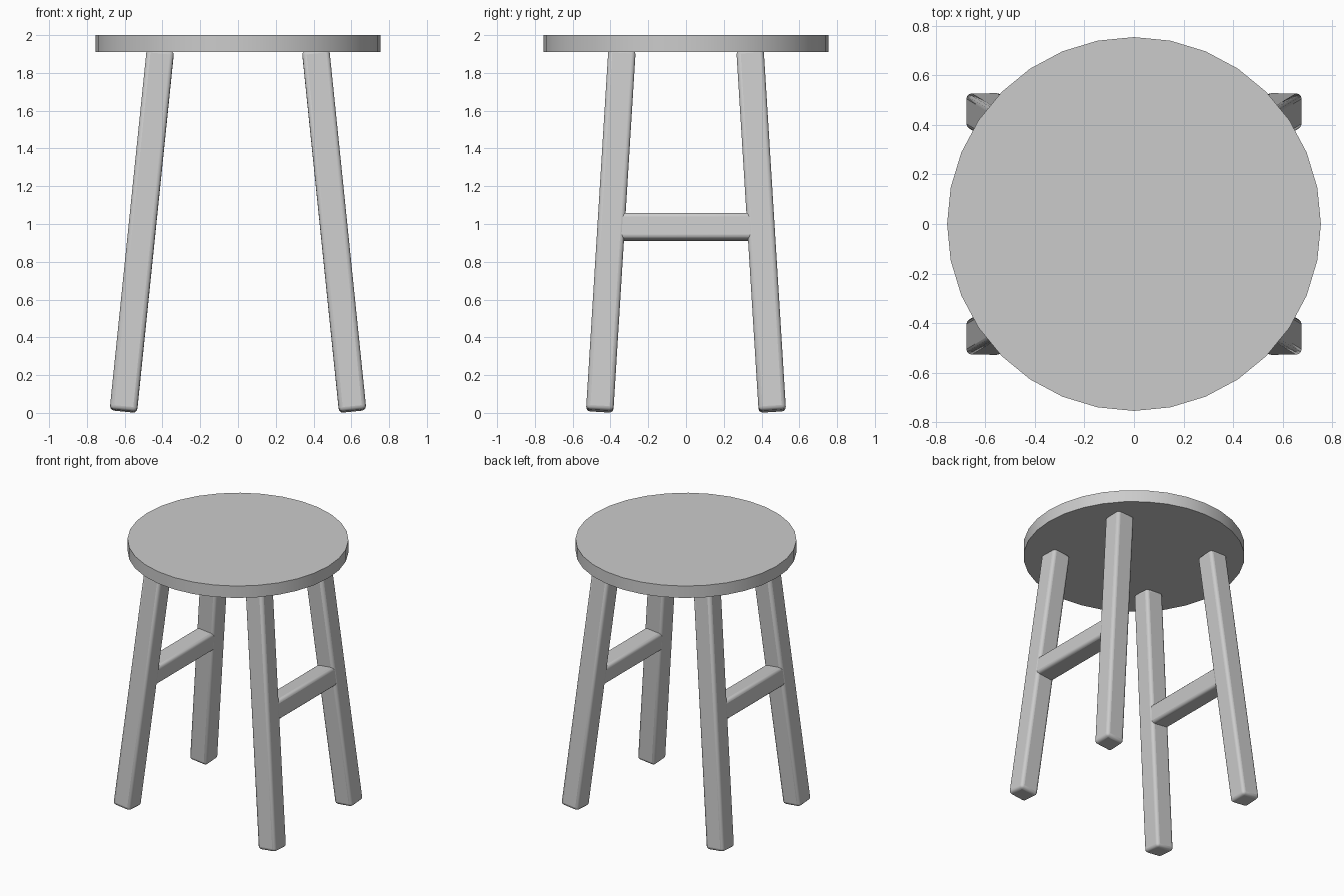
import bpy
from mathutils import Vector, Matrix

if "Cube" in bpy.data.objects:
    bpy.data.objects.remove(bpy.data.objects["Cube"])

THICK = 0.145      # square section of the legs
BEVEL = 0.022


def smooth(obj):
    bpy.ops.object.select_all(action='DESELECT')
    bpy.context.view_layer.objects.active = obj
    obj.select_set(True)
    bpy.ops.object.shade_smooth_by_angle(angle=0.6)


def rounded_bar(name, start, end, x_hint, section):
    """Rounded square bar from start to end; x_hint sets its roll."""
    start, end = Vector(start), Vector(end)
    z = (end - start).normalized()
    y = z.cross(Vector(x_hint)).normalized()
    x = y.cross(z)
    bpy.ops.mesh.primitive_cube_add(size=1)
    obj = bpy.context.object
    obj.name = name
    size = (section, section, (end - start).length)
    for v in obj.data.vertices:
        v.co = Vector(a * b for a, b in zip(v.co, size))
    rot = Matrix((x, y, z)).transposed().to_4x4()
    obj.matrix_world = Matrix.Translation((start + end) / 2) @ rot
    bevel = obj.modifiers.new("rounded_edges", 'BEVEL')
    bevel.width = BEVEL
    bevel.segments = 3
    smooth(obj)
    return obj


# Round seat
bpy.ops.mesh.primitive_cylinder_add(vertices=32, radius=0.755, depth=0.09,
                                    location=(0, 0, 1.955))
seat = bpy.context.object
seat.name = "seat"
smooth(seat)

# Four splayed legs
for sx, side in ((-1, "left"), (1, "right")):
    for sy, end in ((-1, "front"), (1, "back")):
        rounded_bar(f"{end}_{side}_leg",
                    (sx * 0.607, sy * 0.457, 0.01),
                    (sx * 0.411, sy * 0.339, 1.92), (1, 0, 0), THICK)

# Side stretchers, tilted with the legs
for sx, side in ((-1, "left"), (1, "right")):
    rounded_bar(f"{side}_stretcher", (sx * 0.507, -0.39, 0.985),
                (sx * 0.507, 0.39, 0.985), (1, 0, sx * 0.103), 0.14)
